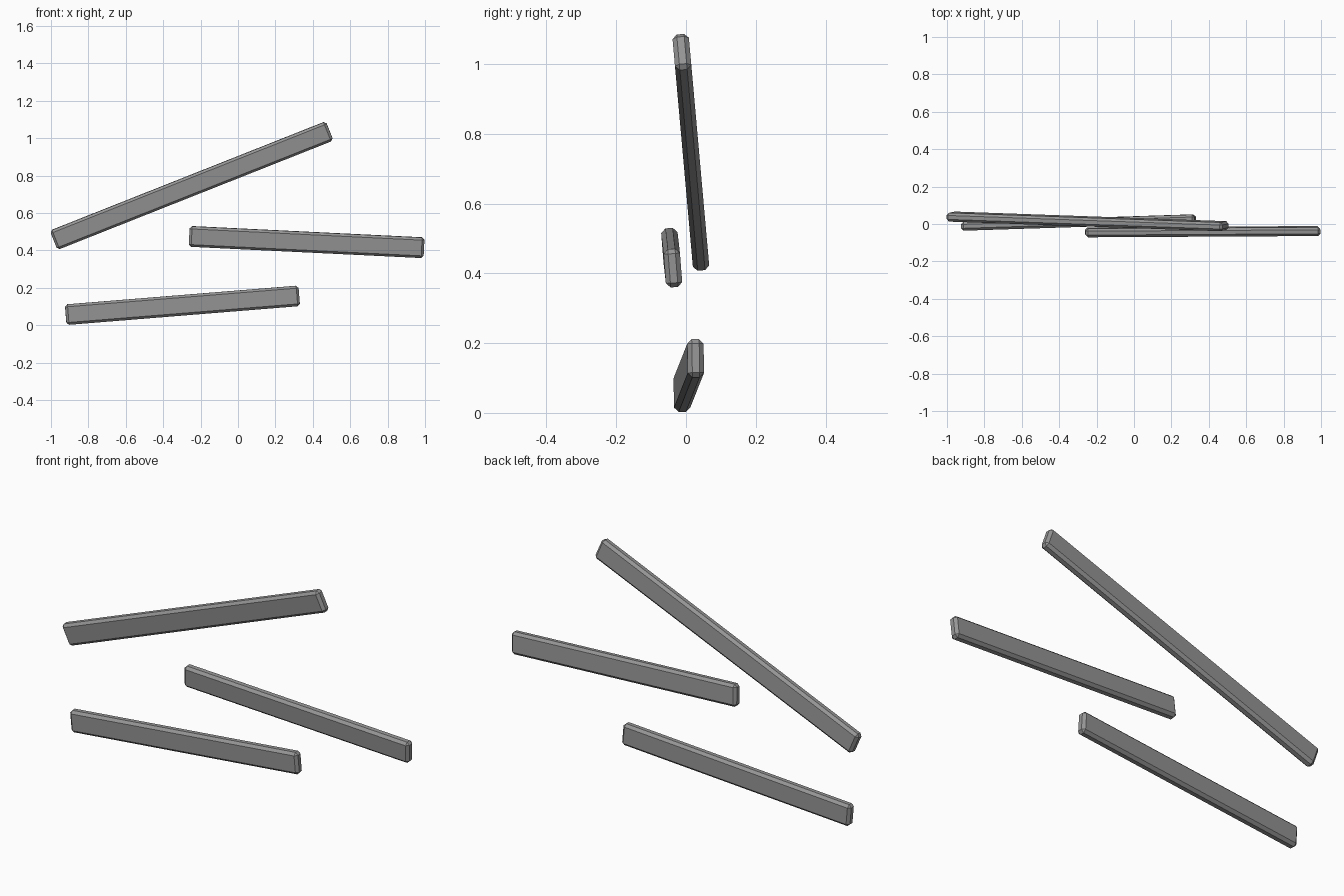
import bpy
import bmesh
from math import radians
from mathutils import Matrix, Vector

cube = bpy.data.objects.get("Cube")
if cube:
    bpy.data.objects.remove(cube, do_unlink=True)

grey = bpy.data.materials.new("plank grey")
grey.use_nodes = True
colour = (0.3, 0.3, 0.3, 1)
grey.diffuse_color = colour
grey.node_tree.nodes["Principled BSDF"].inputs["Base Color"].default_value = colour


def plank(name, length, centre, pitch, yaw, lean, height=0.11, depth=0.047):
    """Chamfered board: pitch raises the +x end, lean tips the top forward."""
    bm = bmesh.new()
    bmesh.ops.create_cube(bm, size=1)
    bmesh.ops.scale(bm, vec=(length, depth, height), verts=bm.verts)
    bmesh.ops.bevel(bm, geom=bm.edges[:], offset=0.013, segments=1,
                    affect='EDGES', profile=0.5)
    turn = (Matrix.Rotation(radians(lean), 4, 'X')
            @ Matrix.Rotation(radians(yaw), 4, 'Z')
            @ Matrix.Rotation(radians(-pitch), 4, 'Y'))
    mesh = bpy.data.meshes.new(name)
    bm.to_mesh(mesh)
    bm.free()
    mesh.materials.append(grey)
    obj = bpy.data.objects.new(name, mesh)
    obj.matrix_world = Matrix.Translation(Vector(centre)) @ turn
    bpy.context.collection.objects.link(obj)
    return obj


# Three loose boards, each with its own slant
plank("upper_plank", 1.588, (-0.248, 0.014, 0.747), 21.7, 0, 5.1)
plank("middle_plank", 1.257, (0.367, -0.041, 0.445), -2.8, 0.1, 4.5)
plank("lower_plank", 1.253, (-0.297, 0.008, 0.107), 4.6, 1.9, 0.8)
